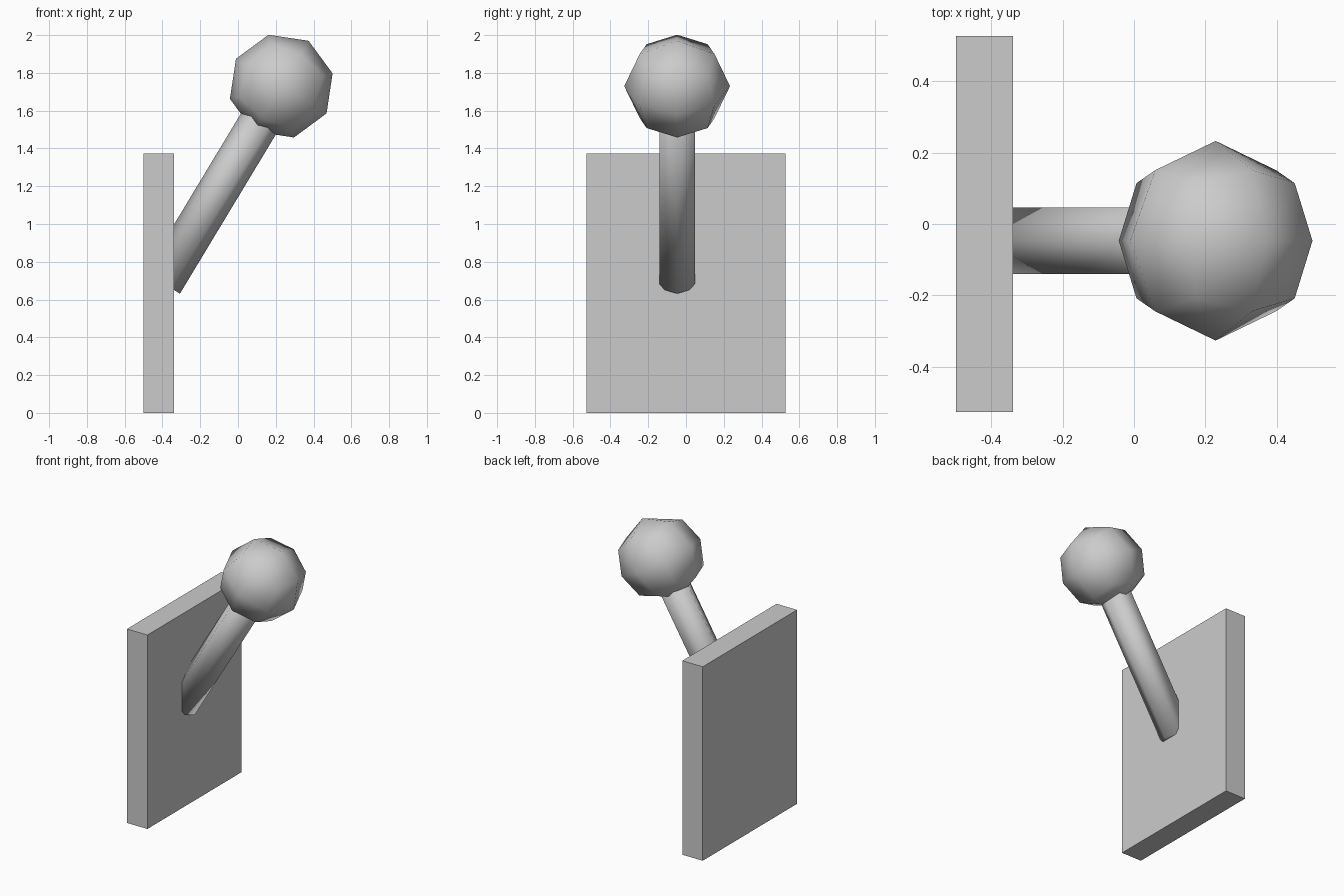
import bpy, bmesh
from math import radians
from mathutils import Matrix, Vector

cube = bpy.data.objects.get("Cube")
if cube:
    bpy.data.objects.remove(cube, do_unlink=True)

grey = bpy.data.materials.new("light grey")
grey.use_nodes = True
COLOUR = (0.6, 0.6, 0.6, 1)
grey.diffuse_color = COLOUR
grey.node_tree.nodes["Principled BSDF"].inputs["Base Color"].default_value = COLOUR


def add_part(name, bm, matrix, smooth):
    """Turn a bmesh into a named, coloured object."""
    bmesh.ops.recalc_face_normals(bm, faces=bm.faces)
    for face in bm.faces:
        face.smooth = smooth
    mesh = bpy.data.meshes.new(name)
    bm.to_mesh(mesh)
    bm.free()
    mesh.materials.append(grey)
    obj = bpy.data.objects.new(name, mesh)
    obj.matrix_world = matrix
    bpy.context.collection.objects.link(obj)
    return obj


# Wall plate
bm = bmesh.new()
bmesh.ops.create_cube(bm, size=1)
bmesh.ops.scale(bm, vec=(0.16, 1.054, 1.372), verts=bm.verts)
add_part("wall_plate", bm, Matrix.Translation((-0.42, 0, 0.686)), False)

# The lever leans away from the plate, from its foot to the knob centre
foot = Vector((-0.40, -0.047, 0.687))
knob_centre = Vector((0.229, -0.047, 1.73))
axis = knob_centre - foot
tilt = axis.to_track_quat("Z", "Y").to_matrix().to_4x4()
tilt = Matrix.Rotation(Vector((0, 0, 1)).angle(axis), 4, "Y")

# Six-sided lever arm
bm = bmesh.new()
bmesh.ops.create_cone(bm, cap_ends=True, segments=6, radius1=0.108,
                      radius2=0.108, depth=axis.length)
bmesh.ops.rotate(bm, verts=bm.verts, matrix=Matrix.Rotation(radians(30), 3, "Z"))
add_part("lever_arm", bm, Matrix.Translation((foot + knob_centre) / 2) @ tilt, True)

# Knob: a subdivided cube pushed out to a ball
bm = bmesh.new()
bmesh.ops.create_cube(bm, size=1)
bmesh.ops.subdivide_edges(bm, edges=bm.edges, cuts=1, use_grid_fill=True)
for vert in bm.verts:
    vert.co = vert.co.normalized() * 0.28
add_part("knob", bm, Matrix.Translation(knob_centre) @ tilt, True)
